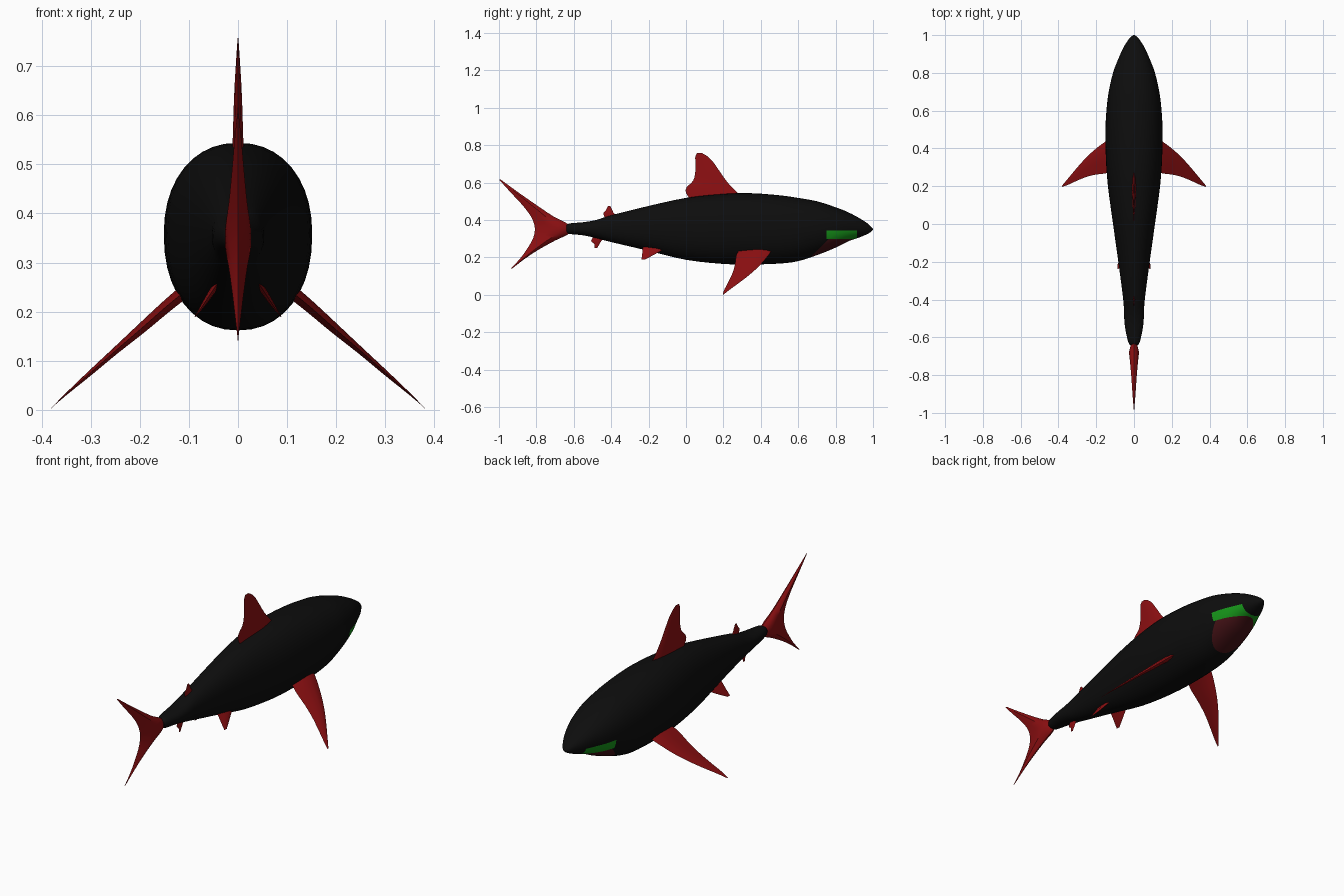
import bpy
import bmesh
import math
from mathutils import Vector

old = bpy.data.objects.get("Cube")
if old:
    bpy.data.objects.remove(old, do_unlink=True)


def make_material(name, color):
    mat = bpy.data.materials.new(name)
    mat.use_nodes = True
    mat.diffuse_color = (*color, 1)
    mat.node_tree.nodes["Principled BSDF"].inputs["Base Color"].default_value = (*color, 1)
    return mat


black = make_material("black skin", (0.004, 0.004, 0.004))
red = make_material("red fin", (0.27, 0.005, 0.006))
green = make_material("green lip", (0.008, 0.3, 0.01))
maroon = make_material("dark red mouth", (0.06, 0.006, 0.008))


def finish(name, bm, materials, angle):
    """Turn a bmesh into a smooth shaded object."""
    bmesh.ops.recalc_face_normals(bm, faces=bm.faces[:])
    mesh = bpy.data.meshes.new(name)
    bm.to_mesh(mesh)
    bm.free()
    for mat in materials:
        mesh.materials.append(mat)
    obj = bpy.data.objects.new(name, mesh)
    bpy.context.collection.objects.link(obj)
    bpy.ops.object.select_all(action="DESELECT")
    obj.select_set(True)
    bpy.context.view_layer.objects.active = obj
    bpy.ops.object.shade_smooth_by_angle(angle=math.radians(angle))
    return obj


def loft(rings):
    """Skin a list of closed rings and cap both ends."""
    bm = bmesh.new()
    loops = [[bm.verts.new(p) for p in ring] for ring in rings]
    count = len(loops[0])
    for a, b in zip(loops, loops[1:]):
        for i in range(count):
            j = (i + 1) % count
            bm.faces.new((a[i], a[j], b[j], b[i]))
    bm.faces.new(loops[0])
    bm.faces.new(loops[-1])
    return bm


def smooth_rows(rows, steps):
    """Catmull-Rom interpolation through rows of numbers."""
    out = []
    padded = [rows[0]] + rows + [rows[-1]]
    for a, b, c, d in zip(padded, padded[1:], padded[2:], padded[3:]):
        for s in range(steps):
            t = s / steps
            out.append([q + t / 2 * (r - p + t * (2 * p - 5 * q + 4 * r - u + t * (3 * (q - r) + u - p)))
                        for p, q, r, u in zip(a, b, c, d)])
    return out + [list(rows[-1])]


# Body: position along y, half width, bottom, top
body_rows = [
    (-.64, .022, .335, .372), (-.62, .032, .325, .382), (-.55, .047, .318, .388),
    (-.48, .053, .303, .4), (-.4, .057, .282, .425), (-.2, .083, .235, .475),
    (0, .111, .187, .518), (.2, .138, .165, .54), (.35, .149, .162, .543),
    (.5, .151, .167, .532), (.6, .146, .18, .518), (.7, .134, .212, .5),
    (.8, .111, .252, .468), (.87, .085, .287, .44), (.93, .058, .308, .408),
    (.97, .034, .325, .382), (.99, .018, .337, .364), (1, .003, .349, .352),
]


def body_ring(y, half, low, high, sides=40):
    mid = low + (high - low) * .52
    ring = []
    for i in range(sides):
        a = 2 * math.pi * i / sides
        c, s = math.cos(a), math.sin(a)
        x = math.copysign(abs(c) ** .9, c) * half
        z = mid + math.copysign(abs(s) ** .9, s) * (high - mid if s > 0 else mid - low)
        ring.append((x, y, z))
    return ring


bm = loft([body_ring(*row) for row in smooth_rows(body_rows, 3)])

# Cut the head along the borders of the mouth and lip
cuts = [((0, 0, .298), (0, 0, 1)), ((0, 0, .343), (0, 0, 1)),
        ((0, .75, 0), (0, 1, 0)), ((0, .915, 0), (0, 1, 0)),
        ((0, .68, .215), (0, 1, -1))]
for point, normal in cuts:
    head = [f for f in bm.faces if f.calc_center_median().y > .6]
    geom = set(head)
    for f in head:
        geom.update(f.edges)
        geom.update(f.verts)
    bmesh.ops.bisect_plane(bm, geom=list(geom), plane_co=point, plane_no=normal, dist=.0005)

for f in bm.faces:
    c = f.calc_center_median()
    if .298 < c.z < .343 and .75 < c.y < .915:
        f.material_index = 1
    elif c.z < .298 and c.y - .68 > c.z - .215:
        f.material_index = 2
finish("body", bm, [black, green, maroon], 50)


def fin(name, rows, side=1):
    """Lens-shaped fin: rows of x, z, leading y, trailing y, half thickness."""
    rows = smooth_rows(rows, 3)
    span = Vector((rows[-1][0] - rows[0][0], 0, rows[-1][1] - rows[0][1])).normalized()
    across = Vector((span.z, 0, -span.x))
    lens = [(0, 0), (.12, .6), (.35, 1), (.65, .65), (1, 0), (.65, -.65), (.35, -1), (.12, -.6)]
    rings = []
    for x, z, lead, trail, thick in rows:
        ring = []
        for t, h in lens:
            p = Vector((x, lead + (trail - lead) * t, z)) + across * h * max(thick, .0004)
            ring.append((p.x * side, p.y, p.z))
        rings.append(ring)
    finish(name, loft(rings), [red], 40)


# Dorsal fin
fin("dorsal_fin", [
    (0, .5, .32, .03, .013), (0, .545, .275, 0, .011), (0, .575, .245, .004, .01),
    (0, .61, .215, .038, .009), (0, .66, .18, .05, .007), (0, .71, .145, .05, .004),
    (0, .74, .115, .05, .002), (0, .758, .085, .06, .0005)])

# Tail fin, from lower tip to upper tip
fin("tail_fin", [
    (0, .14, -.93, -.937, 0), (0, .19, -.865, -.89, .006), (0, .24, -.79, -.853, .012),
    (0, .29, -.7, -.823, .019), (0, .33, -.62, -.81, .026), (0, .37, -.62, -.81, .026),
    (0, .42, -.71, -.83, .019), (0, .48, -.8, -.875, .013), (0, .55, -.9, -.94, .007),
    (0, .617, -.992, -1, 0)])

# Second dorsal fin and anal fin
fin("rear_dorsal_fin", [
    (0, .4, -.35, -.43, .005), (0, .435, -.385, -.442, .004),
    (0, .45, -.392, -.43, .003), (0, .474, -.405, -.418, .0005)])
fin("anal_fin", [
    (0, .32, -.42, -.49, .005), (0, .288, -.452, -.507, .004),
    (0, .272, -.462, -.49, .003), (0, .25, -.475, -.488, .0005)])

# Paired fins
for side, label in ((1, "left"), (-1, "right")):
    fin(label + "_pectoral_fin", [
        (.08, .265, .475, .31, .014), (.12, .232, .455, .28, .013), (.15, .207, .437, .268, .012),
        (.2, .163, .4, .262, .01), (.25, .12, .355, .25, .007), (.3, .076, .3, .23, .005),
        (.35, .032, .24, .207, .002), (.381, .003, .203, .196, 0)], side)
    fin(label + "_pelvic_fin", [
        (.035, .268, -.09, -.23, .007), (.055, .238, -.13, -.232, .006),
        (.072, .212, -.175, -.235, .004), (.088, .189, -.218, -.238, .0005)], side)
